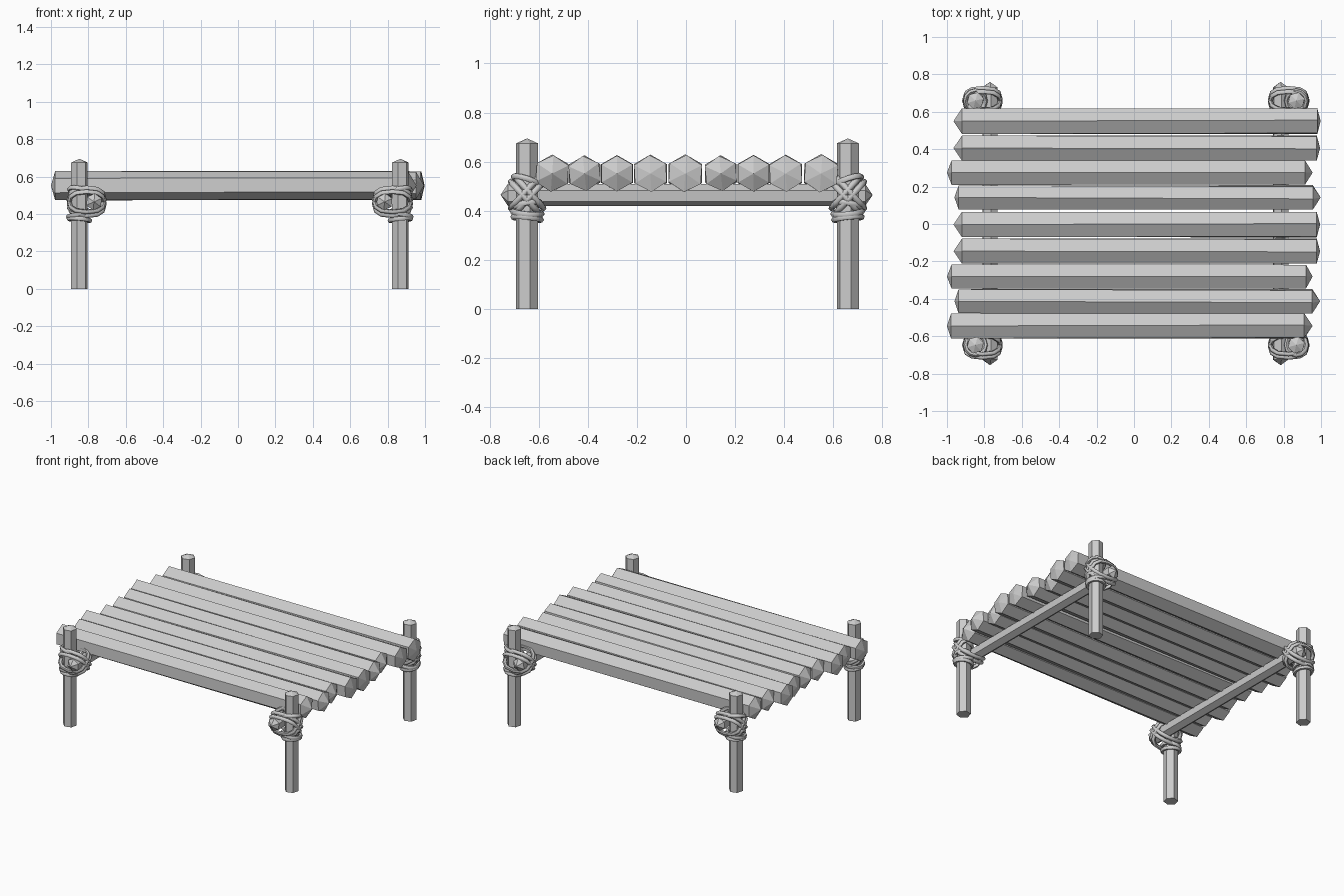
import bpy, bmesh, math
from mathutils import Vector, Matrix

if "Cube" in bpy.data.objects:
    bpy.data.objects.remove(bpy.data.objects["Cube"])


def pole(name, start, end, r0, r1, tip0, tip1, turn=0.0, twist=0.0):
    """Six-sided pole with a shallow pointed cap at each end."""
    start, end = Vector(start), Vector(end)
    axis = (end - start).normalized()
    u = Vector((0, 0, 1)) if abs(axis.z) < 0.5 else Vector((1, 0, 0))
    u = (u - axis * u.dot(axis)).normalized()
    v = axis.cross(u)
    bm = bmesh.new()

    def ring(c, r, a0):
        return [bm.verts.new(c + r * (math.cos(a0 + i * math.pi / 3) * u
                                      + math.sin(a0 + i * math.pi / 3) * v)) for i in range(6)]
    a = ring(start + axis * tip0, r0, turn)
    b = ring(end - axis * tip1, r1, turn + twist)
    pa, pb = bm.verts.new(start), bm.verts.new(end)
    for i in range(6):
        j = (i + 1) % 6
        bm.faces.new((a[i], a[j], b[j], b[i]))
        bm.faces.new((a[j], a[i], pa))
        bm.faces.new((b[i], b[j], pb))
    bmesh.ops.recalc_face_normals(bm, faces=bm.faces)
    mesh = bpy.data.meshes.new(name)
    bm.to_mesh(mesh)
    bm.free()
    obj = bpy.data.objects.new(name, mesh)
    bpy.context.collection.objects.link(obj)
    return obj


def rope(name, loops):
    """Closed rope loops swept with a round profile, turned into a mesh."""
    cu = bpy.data.curves.new(name, 'CURVE')
    cu.dimensions = '3D'
    cu.bevel_depth = 0.0125
    cu.bevel_resolution = 1
    for pts in loops:
        s = cu.splines.new('POLY')
        s.points.add(len(pts) - 1)
        for p, co in zip(s.points, pts):
            p.co = (*co, 1)
        s.use_cyclic_u = True
    obj = bpy.data.objects.new(name, cu)
    bpy.context.collection.objects.link(obj)
    bpy.ops.object.select_all(action='DESELECT')
    obj.select_set(True)
    bpy.context.view_layer.objects.active = obj
    bpy.ops.object.convert(target='MESH')
    bpy.ops.object.shade_smooth_by_angle(angle=math.radians(60))


def lashing(name, px, py, bx, bz):
    """Coil round the post, plus crossed loops binding post and beam."""
    sx, sy = (1 if px > 0 else -1), (1 if py > 0 else -1)
    n, loops = 12, []
    angles = [2 * math.pi * i / n for i in range(n)]
    # (height, radius, tilt along x, tilt along y)
    for z, r, tx, ty in ((0.370, 0.056, 0.005, 0.006), (0.394, 0.059, -0.008, 0.006),
                         (0.422, 0.055, 0.012, -0.010), (0.520, 0.054, 0.012, 0.018)):
        loops.append([(px + r * math.cos(a), py + r * math.sin(a),
                       z + sx * tx * math.cos(a) + sy * ty * math.sin(a)) for a in angles])
    # diagonal loops round the crossing
    cx, hx = (px + bx) / 2, abs(px - bx) / 2 + 0.056
    for d in (1, -1):
        for off in (-0.013, 0.013):
            loop = []
            for a in angles:
                c, s = math.cos(a), math.sin(a)
                c = math.copysign(abs(c) ** 0.75, c)
                t = 0.064 * math.copysign(abs(s) ** 0.75, s)
                loop.append((cx + hx * c, py + t * 0.9 - d * off * 0.7, bz + d * t + off * 0.8))
            loops.append(loop)
    rope(name, loops)


# Deck logs: (y, radius, left end, right end, left tip, right tip)
logs = [(-0.545, 0.077, -1.0, 0.955, 0.022, 0.045),
        (-0.413, 0.074, -0.96, 0.995, 0.022, 0.042),
        (-0.281, 0.075, -1.0, 0.955, 0.025, 0.035),
        (-0.145, 0.077, -0.965, 0.995, 0.045, 0.018),
        (-0.003, 0.078, -0.965, 0.995, 0.045, 0.018),
        (0.142, 0.074, -0.96, 0.998, 0.022, 0.042),
        (0.275, 0.076, -1.0, 0.955, 0.025, 0.040),
        (0.406, 0.077, -0.965, 0.995, 0.045, 0.018),
        (0.550, 0.079, -0.965, 0.998, 0.045, 0.018)]
for i, (y, r, x0, x1, t0, t1) in enumerate(logs):
    pole(f"deck_log_{i + 1}", (x0, y, 0.552), (x1, y, 0.552), r, r * 0.97, t0, t1,
         0.0, math.radians((-4, 6, 0, 3)[i % 4]))

# Side beams, corner posts and rope lashings
for side, px, bx in (("left", -0.848, -0.770), ("right", 0.868, 0.784)):
    pole(f"{side}_beam", (bx, -0.755, 0.465), (bx, 0.76, 0.465), 0.045, 0.045, 0.03, 0.03, 0.1)
    for end, py in (("front", -0.647), ("back", 0.659)):
        pole(f"{end}_{side}_post", (px, py, 0), (px, py, 0.695), 0.046, 0.046, 0.0, 0.02,
             math.radians(15))
        lashing(f"{end}_{side}_lashing", px, py, bx, 0.465)
